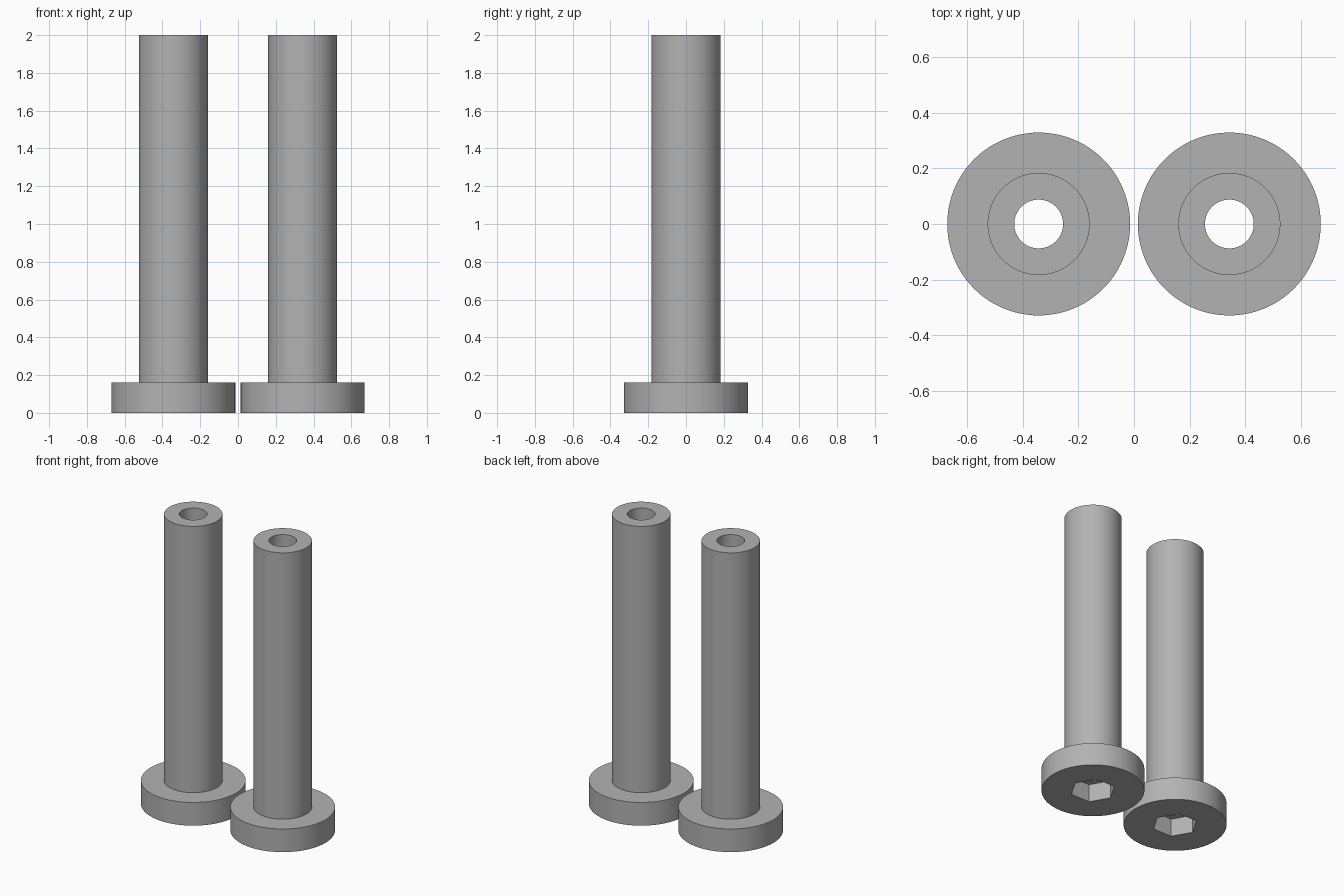
import bpy, bmesh, math

if "Cube" in bpy.data.objects:
    bpy.data.objects.remove(bpy.data.objects["Cube"])

SEGMENTS = 96
HEAD_R, SHAFT_R, BORE_R, HEX_R = 0.328, 0.183, 0.0875, 0.145
HEAD_H, SOCKET_D, HEIGHT = 0.16, 0.125, 2.0
SPACING = 0.342

grey = bpy.data.materials.new("plain grey")
grey.diffuse_color = (0.45, 0.45, 0.45, 1)
grey.use_nodes = True
grey.node_tree.nodes["Principled BSDF"].inputs["Base Color"].default_value = grey.diffuse_color


def hex_radius(angle):
    """Distance from the axis to a hexagon with corners at multiples of 60 degrees."""
    local = angle % (math.pi / 3) - math.pi / 6
    return HEX_R * math.cos(math.pi / 6) / math.cos(local)


def make_bolt(name, x):
    # closed section: head, shaft, bore, hexagonal socket
    section = [(HEAD_R, 0), (HEAD_R, HEAD_H), (SHAFT_R, HEAD_H), (SHAFT_R, HEIGHT),
               (BORE_R, HEIGHT), (BORE_R, SOCKET_D), ("hex", SOCKET_D), ("hex", 0)]
    bm = bmesh.new()
    rings = []
    for radius, z in section:
        ring = []
        for i in range(SEGMENTS):
            a = 2 * math.pi * i / SEGMENTS
            r = hex_radius(a) if radius == "hex" else radius
            ring.append(bm.verts.new((r * math.cos(a), r * math.sin(a), z)))
        rings.append(ring)
    for k, ring in enumerate(rings):
        above = rings[(k + 1) % len(rings)]
        for i in range(SEGMENTS):
            j = (i + 1) % SEGMENTS
            bm.faces.new((ring[i], ring[j], above[j], above[i]))
    bmesh.ops.recalc_face_normals(bm, faces=bm.faces)

    mesh = bpy.data.meshes.new(name)
    bm.to_mesh(mesh)
    bm.free()
    mesh.materials.append(grey)
    bolt = bpy.data.objects.new(name, mesh)
    bolt.location.x = x
    bpy.context.collection.objects.link(bolt)

    # smooth round walls, crisp rims and socket corners
    bpy.ops.object.select_all(action='DESELECT')
    bolt.select_set(True)
    bpy.context.view_layer.objects.active = bolt
    bpy.ops.object.shade_smooth_by_angle(angle=math.radians(30))


make_bolt("left_bolt", -SPACING)
make_bolt("right_bolt", SPACING)
